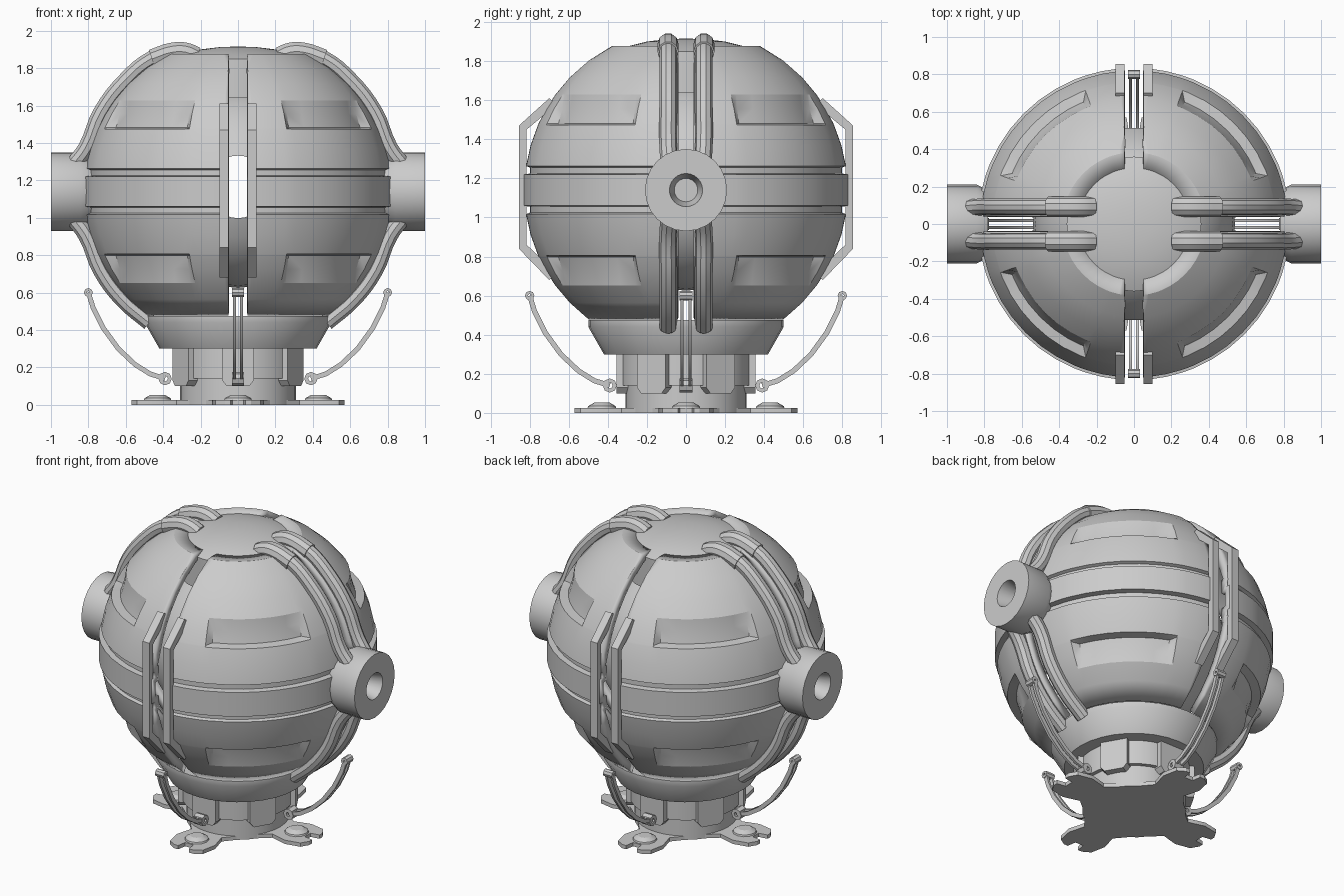
import bpy, bmesh, math
from mathutils import Matrix, Vector

cube = bpy.data.objects.get("Cube")
if cube:
    bpy.data.objects.remove(cube)

grey = bpy.data.materials.new("plain_grey")
grey.use_nodes = True
grey.diffuse_color = (0.6, 0.6, 0.6, 1)
grey.node_tree.nodes["Principled BSDF"].inputs["Base Color"].default_value = (0.6, 0.6, 0.6, 1)

CZ = 1.14   # height of the sphere centre
R = 0.83    # sphere radius


def finish(name, bm, smooth=True):
    bmesh.ops.recalc_face_normals(bm, faces=bm.faces)
    me = bpy.data.meshes.new(name)
    bm.to_mesh(me)
    bm.free()
    ob = bpy.data.objects.new(name, me)
    bpy.context.collection.objects.link(ob)
    me.materials.append(grey)
    if smooth:
        shade(ob)
    return ob


def shade(ob):
    bpy.ops.object.select_all(action="DESELECT")
    ob.select_set(True)
    bpy.context.view_layer.objects.active = ob
    bpy.ops.object.shade_smooth_by_angle(angle=math.radians(30))


def lathe(name, profile, axis="z", at=(0, 0, 0), n=32, closed=False):
    """Revolve (radius, height) points around an axis."""
    bm = bmesh.new()
    rings = [[bm.verts.new((r * math.cos(2 * math.pi * i / n), r * math.sin(2 * math.pi * i / n), h))
              for i in range(n)] for r, h in profile]
    pairs = list(zip(rings, rings[1:]))
    if closed:
        pairs.append((rings[-1], rings[0]))
    for a, b in pairs:
        for i in range(n):
            j = (i + 1) % n
            bm.faces.new((a[i], a[j], b[j], b[i]))
    if not closed:
        bm.faces.new(rings[0])
        bm.faces.new(rings[-1])
    turn = {"z": Matrix(), "x": Matrix.Rotation(math.pi / 2, 4, "Y"),
            "y": Matrix.Rotation(-math.pi / 2, 4, "X")}[axis]
    bm.transform(Matrix.Translation(at) @ turn)
    return finish(name, bm)


def prism(name, pts, lo, hi, place):
    """Extrude an outline between lo and hi; place maps (u, v, w) to space."""
    bm = bmesh.new()
    a, b = ([bm.verts.new(place(u, v, w)) for u, v in pts] for w in (lo, hi))
    bm.faces.new(a)
    bm.faces.new(b)
    for i in range(len(pts)):
        j = (i + 1) % len(pts)
        bm.faces.new((a[i], a[j], b[j], b[i]))
    return finish(name, bm)


def radial(ob, count):
    """Repeat a part around the vertical axis."""
    for k in range(1, count):
        copy = ob.copy()
        copy.rotation_euler.z = 2 * math.pi * k / count
        copy.name = f"{ob.name}_{k + 1}"
        bpy.context.collection.objects.link(copy)


def mirror(ob, x=True, y=True):
    m = ob.modifiers.new("mirror", "MIRROR")
    m.use_axis = (x, y, False)


def tube(name, pts, radius):
    cu = bpy.data.curves.new(name, "CURVE")
    cu.dimensions = "3D"
    cu.bevel_depth = radius
    cu.bevel_resolution = 3
    cu.resolution_u = 4
    cu.use_fill_caps = True
    sp = cu.splines.new("BEZIER")
    sp.bezier_points.add(len(pts) - 1)
    for p, co in zip(sp.bezier_points, pts):
        p.co = co
        p.handle_left_type = p.handle_right_type = "AUTO"
    ob = bpy.data.objects.new(name, cu)
    bpy.context.collection.objects.link(ob)
    cu.materials.append(grey)
    bpy.ops.object.select_all(action="DESELECT")
    ob.select_set(True)
    bpy.context.view_layer.objects.active = ob
    bpy.ops.object.convert(target="MESH")
    shade(ob)
    return ob


def arc(deg, radius=R):
    t = math.radians(deg)
    return radius * math.cos(t), radius * math.sin(t)


# Shell: one quarter with belt, grooves and pockets, then mirrored
belt = [(0.835, 0.08, 0), (0.80, 0.085, 0), (0.80, 0.115, 0)]
dome = [(*arc(t), d) for t, d in ((8.5, 0), (16, 0), (23.7, 0), (24.3, 0.05), (30, 0.035), (36, 0), (44, 0), (53, 0))]
half = belt + dome
rim = [(*arc(62.5), 0), (0.30, 0.735, 0)]
rows = [(r, -h, d) for r, h, d in reversed(half)] + half + rim
side = [0, 6, 12, 18, 20, 22.5, 30, 37.5]
columns = side + [45] + [90 - a for a in reversed(side)]
bm = bmesh.new()
grid = []
for r, h, d in rows:
    line = []
    for az in columns:
        depth = d if abs(az - 45) < 24 else 0
        a = math.radians(az)
        line.append(bm.verts.new(((r - depth) * math.cos(a), (r - depth) * math.sin(a), CZ + h)))
    grid.append(line)
for a, b in zip(grid, grid[1:]):
    for i in range(len(columns) - 1):
        bm.faces.new((a[i], a[i + 1], b[i + 1], b[i]))
for co, no in (((0.05, 0, 0), (1, 0, 0)), ((0, 0.04, 0), (0, 1, 0))):
    bmesh.ops.bisect_plane(bm, geom=bm.verts[:] + bm.edges[:] + bm.faces[:],
                           plane_co=co, plane_no=no, clear_inner=True)
for f in bm.faces:
    f.normal_update()
shell = finish("shell_quarters", bm)
probe = max(shell.data.polygons, key=lambda p: p.area)
if probe.normal.dot(probe.center - Vector((0, 0, CZ))) < 0:
    shell.data.flip_normals()
sol = shell.modifiers.new("thickness", "SOLIDIFY")
sol.thickness = 0.05
sol.offset = -1
mirror(shell)

# Inner core with a tunnel from front to back, and the top cap
lathe("inner_core", [arc(t, 0.54) for t in range(-72, 73, 12)], "y", (0, 0, 1.165), closed=True)
lathe("top_cap", [(0.36, 1.64), (0.36, 1.85), (0.30, 1.875), (0.2, 1.9), (0.1, 1.912), (0.02, 1.915)])

# Guard rails beside the front and back slots
rail = [(0.70, 1.61), (0.855, 1.47), (0.855, 0.84), (0.70, 0.68),
        (0.66, 0.71), (0.815, 0.86), (0.815, 1.45), (0.66, 1.58)]
mirror(prism("guard_rails", rail, 0.05, 0.1, lambda u, v, w: (w, u, v)))

# Side hubs with a round socket
hub = [(0.01, 0.90), (0.06, 0.90), (0.085, 1.0), (0.21, 1.0), (0.21, 0.84), (0.18, 0.78), (0.01, 0.78)]
mirror(lathe("side_hubs", hub, "x", (0, 0, CZ), n=24), y=False)

# Hoses above and below the hubs
def on_sphere(deg):
    x, h = arc(deg, 0.845)
    return x, 0.092, CZ + h


upper = [(0.89, 0.085, 1.27)] + [on_sphere(t) for t in (16, 30, 45, 57)] + [(0.35, 0.092, 1.885)]
lower = [(0.89, 0.085, 1.01)] + [on_sphere(-t) for t in (16, 30, 43, 56)]
sleeve = [on_sphere(57), (0.35, 0.092, 1.885), (0.28, 0.092, 1.885), (0.22, 0.092, 1.86)]
for name, path, radius in (("upper_hoses", upper, 0.045), ("lower_hoses", lower, 0.045),
                           ("hose_sleeves", sleeve, 0.054)):
    mirror(tube(name, path, radius))

# Collar, neck and base
lathe("collar", [(0.40, 0.30), (0.42, 0.30), (0.50, 0.44), (0.50, 0.475), (0.3, 0.475)])
lathe("neck", [(0.31, 0.0), (0.31, 0.14), (0.335, 0.14), (0.335, 0.31)])
pad = [(-0.085, 0.3), (-0.085, 0.13), (-0.06, 0.1), (0.06, 0.1), (0.085, 0.13), (0.085, 0.3)]
radial(prism("neck_pad", pad, 0.29, 0.355, lambda u, v, w: (u, -w, v)), 6)

# Four notched feet with bolts
edge = [(0.2, 0.22), (0.33, 0.11), (0.44, 0.14), (0.54, 0.12), (0.57, 0.07), (0.57, 0.04), (0.51, 0.03)]
foot = edge + [(u, -v) for u, v in reversed(edge)]
radial(prism("foot", foot, 0, 0.025, lambda u, v, w: (u, v, w)), 4)
radial(lathe("foot_bolt", [(0.075, 0.02), (0.07, 0.035), (0.04, 0.052), (0.02, 0.052)], at=(0.43, 0, 0), n=12), 4)

# Four curved arms, each a pair of thin strips held by pins
path = [Vector(p) for p in ((0.80, 0.60), (0.775, 0.52), (0.72, 0.41), (0.64, 0.30),
                            (0.55, 0.215), (0.47, 0.165), (0.39, 0.14))]
outer, inner = [], []
for i, p in enumerate(path):
    d = (path[min(i + 1, len(path) - 1)] - path[max(i - 1, 0)]).normalized()
    n = Vector((-d.y, d.x)) * 0.013
    outer.append(p + n)
    inner.append(p - n)
strip = [tuple(p) for p in outer + inner[::-1]]
for name, lo in (("arm_strip_a", 0.012), ("arm_strip_b", -0.028)):
    radial(prism(name, strip, lo, lo + 0.016, lambda u, v, w: (u, w, v)), 4)
for name, u, v, big, hole in (("arm_top_pin", 0.80, 0.60, 0.024, 0.008),
                              ("arm_bottom_lug", 0.39, 0.14, 0.036, 0.015)):
    ring = [(hole, -0.032), (big, -0.032), (big, 0.032), (hole, 0.032)]
    radial(lathe(name, ring, "y", (u, 0, v), n=8, closed=True), 4)
